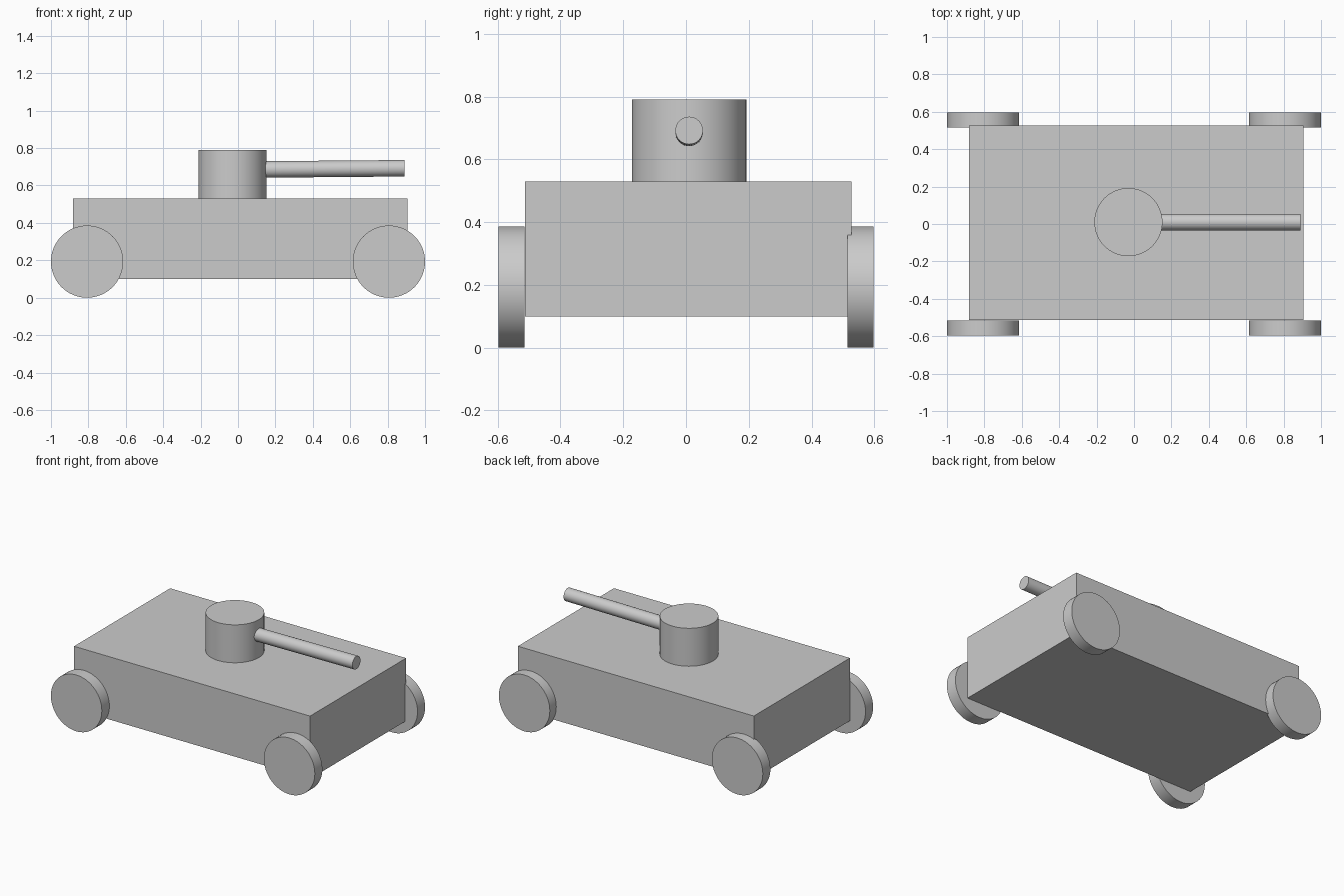
import bpy
import math
from mathutils import Vector

if "Cube" in bpy.data.objects:
    bpy.data.objects.remove(bpy.data.objects["Cube"])


def cylinder(name, start, end, radius, sides=64):
    a, b = Vector(start), Vector(end)
    axis = b - a
    bpy.ops.mesh.primitive_cylinder_add(
        vertices=sides, radius=radius, depth=axis.length,
        location=(a + b) / 2, rotation=axis.to_track_quat('Z', 'Y').to_euler())
    ob = bpy.context.object
    ob.name = name
    bpy.ops.object.shade_smooth_by_angle(angle=math.radians(30))
    return ob


def box(name, low, high):
    lo, hi = Vector(low), Vector(high)
    bpy.ops.mesh.primitive_cube_add(size=1, location=(lo + hi) / 2)
    ob = bpy.context.object
    ob.name = name
    ob.scale = hi - lo
    return ob


# Hull
box("hull", (-0.883, -0.513, 0.1), (0.905, 0.527, 0.53))

# Four wheels, at the hull corners
for end, x in (("rear", -0.807), ("front", 0.807)):
    for side, s in (("right", -1), ("left", 1)):
        cylinder(f"{end}_{side}_wheel", (x, s * 0.515, 0.193),
                 (x, s * 0.597, 0.193), 0.193)

# Turret drum
cylinder("turret", (-0.03, 0.01, 0.53), (-0.03, 0.01, 0.79), 0.182)

# Gun barrel, tilted slightly upward
cylinder("barrel", (0.05, 0.01, 0.685), (0.89, 0.01, 0.692), 0.044, 32)
